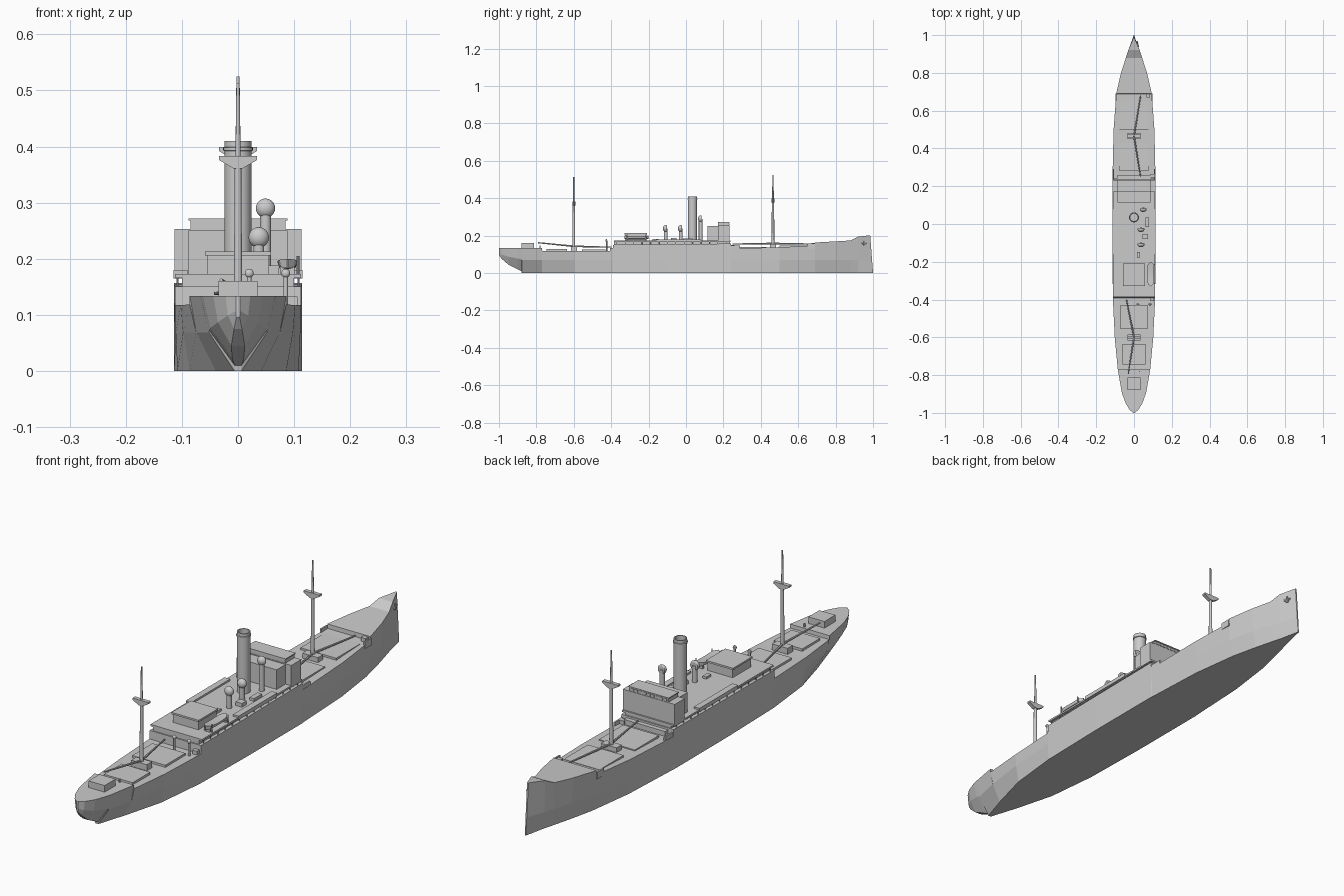
import bpy, bmesh, math
from mathutils import Vector

if "Cube" in bpy.data.objects:
    bpy.data.objects.remove(bpy.data.objects["Cube"])


def finish(bm, name, smooth=False):
    bmesh.ops.recalc_face_normals(bm, faces=bm.faces[:])
    me = bpy.data.meshes.new(name)
    bm.to_mesh(me)
    bm.free()
    ob = bpy.data.objects.new(name, me)
    bpy.context.collection.objects.link(ob)
    if smooth:
        bpy.context.view_layer.objects.active = ob
        ob.select_set(True)
        bpy.ops.object.shade_smooth_by_angle(angle=math.radians(40))
        ob.select_set(False)
    return ob


def box(name, x0, x1, y0, y1, z0, z1):
    bm = bmesh.new()
    for v in bmesh.ops.create_cube(bm, size=1)["verts"]:
        v.co = (x0 + (v.co.x + .5) * (x1 - x0), y0 + (v.co.y + .5) * (y1 - y0),
                z0 + (v.co.z + .5) * (z1 - z0))
    return finish(bm, name)


def rod(name, a, b, r0, r1=None, n=10):
    a, b = Vector(a), Vector(b)
    bm = bmesh.new()
    bmesh.ops.create_cone(bm, cap_ends=True, segments=n, radius1=r0,
                          radius2=r0 if r1 is None else r1, depth=(b - a).length)
    q = (b - a).to_track_quat('Z', 'Y')
    for v in bm.verts:
        v.co = q @ v.co + (a + b) / 2
    return finish(bm, name, True)


def prism(name, pts, y0, y1):
    # x-z outline extruded along y
    bm = bmesh.new()
    f = bm.faces.new([bm.verts.new((x, y0, z)) for x, z in pts])
    ext = bmesh.ops.extrude_face_region(bm, geom=[f])["geom"]
    for v in ext:
        if isinstance(v, bmesh.types.BMVert):
            v.co.y = y1
    return finish(bm, name)


def lathe(name, x, y, prof, n=24):
    bm = bmesh.new()
    rings = [[bm.verts.new((x + r * math.cos(2 * math.pi * i / n),
                            y + r * math.sin(2 * math.pi * i / n), z)) for i in range(n)]
             for r, z in prof]
    for a, b in zip(rings, rings[1:]):
        for i in range(n):
            bm.faces.new((a[i], a[(i + 1) % n], b[(i + 1) % n], b[i]))
    bm.faces.new(rings[0])
    bm.faces.new(rings[-1])
    return finish(bm, name, True)


# hull stations: y, deck half width, bottom half width, bottom z, deck z
stations = [
    (-1.0, .004, .003, .095, .134), (-.985, .022, .007, .075, .134),
    (-.95, .044, .012, .045, .134), (-.90, .062, .010, .02, .134),
    (-.88, .067, .006, .01, .134), (-.878, .067, .006, 0, .134),
    (-.77, .086, .040, 0, .134), (-.769, .086, .041, 0, .119),
    (-.60, .102, .086, 0, .117), (-.391, .112, .108, 0, .118),
    (-.39, .112, .108, 0, .151), (-.10, .114, .114, 0, .154),
    (.24, .114, .114, 0, .157), (.241, .114, .113, 0, .130),
    (.50, .108, .101, 0, .138), (.689, .094, .076, 0, .146),
    (.69, .094, .076, 0, .163), (.80, .069, .051, 0, .169),
    (.88, .043, .030, 0, .174), (.92, .030, .019, 0, .194), (1.0, .003, .002, 0, .202)]
bm = bmesh.new()
rings = []
for y, wt, wb, zb, zt in stations:
    half = [(wb, zb), (wb + .75 * (wt - wb), zb + .6 * (.115 - zb)), (wt, zt)]
    sect = half + [(-w, z) for w, z in reversed(half)]
    rings.append([bm.verts.new((w, y - (.075 * z if y == 1 else 0), z)) for w, z in sect])
for a, b in zip(rings, rings[1:]):
    for i in range(6):
        bm.faces.new((a[i], a[(i + 1) % 6], b[(i + 1) % 6], b[i]))
bm.faces.new(rings[0])
bm.faces.new(rings[-1])
finish(bm, "hull")

# midship house and upper deck
box("midship_house", -.1, .1, -.385, .235, .145, .168)
box("upper_deck", -.112, .112, -.385, .238, .166, .173)
for s in (-1, 1):
    xs = sorted((s * .09, s * .115))
    box("side_platform", *xs, -.16, .08, .165, .180)
    for i in range(14):
        y = -.37 + i * .045
        rod("deck_post", (s * .108, y, .15), (s * .108, y, .167), .002, n=6)
    # bulwark ends beside the wells
    xs = sorted((s * .106, s * .112))
    box("fore_bulwark_end", *xs, .24, .29, .125, .146)
    xs = sorted((s * .092, s * .098))
    box("forecastle_bulwark_end", *xs, .65, .69, .13, .158)

# bridge
box("bridge_rear", -.088, .088, .115, .172, .17, .25)
box("bridge_front", -.113, .113, .17, .232, .166, .253)
box("wheelhouse", -.085, .085, .172, .23, .25, .271)
box("wheelhouse_roof", -.088, .088, .170, .233, .268, .272)
for i in range(9):
    x = -.072 + i * .018
    box("bridge_window", x - .006, x + .006, .229, .2325, .256, .266)

# funnel with open top
lathe("funnel", 0, .035, [(.024, .17), (.024, .392), (.0265, .393), (.0265, .398),
                          (.024, .399), (.024, .41), (.02, .41), (.02, .385)], 28)

# deckhouses
box("aft_deckhouse", -.055, .055, -.325, -.212, .17, .208)
box("aft_deckhouse_roof", -.059, .059, -.329, -.208, .206, .213)
box("stern_house", -.035, .035, -.88, -.812, .13, .16)

# hatches
for y0, y1, w, z in ((.50, .65, .078, .146), (.28, .43, .078, .14),
                     (-.555, -.43, .072, .126), (-.745, -.635, .062, .127)):
    box("cargo_hatch", -w, w, y0, y1, .11, z)
box("bridge_fore_step", -.09, .09, .238, .258, .125, .15)

# masts, crosstrees, mast houses and booms
for y, deck, top, ct, aim in ((-.6, .115, .512, .383, ((-.04, -.4, .138), (-.03, -.79, .162))),
                              (.465, .13, .525, .399, ((.035, .68, .155), (.035, .25, .155)))):
    box("mast_house", -.034, .034, y - .016, y + .016, deck, deck + .026)
    rod("lower_mast", (0, y, deck), (0, y, ct), .008, .006)
    rod("topmast", (0, y, ct - .02), (0, y, top), .005, .003)
    prism("crosstree", [(-.034, ct), (.034, ct), (.034, ct - .007),
                        (.008, ct - .022), (-.008, ct - .022), (-.034, ct - .007)],
          y - .008, y + .008)
    for end in aim:
        rod("cargo_boom", (0, y, deck + .028), end, .0045, .003, 8)


def cowl(name, x, y, z0, zc, r, stem):
    # stem with a round cowl facing forward
    rod(name + "_stem", (x, y, z0), (x, y, zc), stem, n=14)
    bm = bmesh.new()
    bmesh.ops.create_uvsphere(bm, u_segments=18, v_segments=10, radius=r)
    for v in bm.verts:
        v.co = Vector((v.co.x, min(v.co.y * .8, r * .35), v.co.z)) + Vector((x, y, zc))
    finish(bm, name + "_cowl", True)


cowl("tall_vent", .049, .078, .17, .29, .0175, .010)
cowl("mid_vent", .037, -.028, .17, .238, .0185, .010)
cowl("aft_vent", .037, -.108, .17, .238, .0185, .010)
cowl("well_vent_side", .085, -.425, .11, .174, .008, .004)
cowl("well_vent_inner", .02, -.425, .11, .174, .008, .004)

# lifeboat with davits
bm = bmesh.new()
rings = []
n = 10
for i in range(n + 1):
    t = i / n * 2 - 1
    w = .017 * math.sqrt(max(0, 1 - t ** 4)) + .001
    sheer = .005 * t * t
    rings.append([bm.verts.new((.088 + a * w, -.265 + t * .065, z)) for a, z in
                  ((-1, .195 + sheer), (-.8, .184), (0, .178 + sheer), (.8, .184), (1, .195 + sheer))])
for a, b in zip(rings, rings[1:]):
    for j in range(5):
        bm.faces.new((a[j], a[(j + 1) % 5], b[(j + 1) % 5], b[j]))
bm.faces.new(rings[0])
bm.faces.new(rings[-1])
finish(bm, "lifeboat")
for y in (-.315, -.215):
    box("boat_chock", .075, .101, y - .004, y + .004, .17, .186)
    rod("davit_post", (.107, y, .17), (.107, y, .205), .0025, n=8)

# small deck fittings
box("skylight", .06, .08, -.015, .035, .17, .184)
box("deck_locker", .045, .073, -.08, -.052, .17, .188)
box("small_locker", .015, .031, -.178, -.148, .17, .182)
for x, y, z in ((.076, .68, .142), (.096, .255, .128), (.096, -.398, .115)):
    box("winch", x - .01, x + .01, y - .009, y + .009, z, z + .018)
rod("stern_post", (.03, -.78, .13), (.03, -.78, .148), .003, n=8)

# anchor on the bow
rod("anchor_shank", (.0195, .953, .172), (.0175, .953, .148), .004, n=8)
rod("anchor_arm_fore", (.019, .953, .15), (.016, .967, .162), .0035, n=8)
rod("anchor_arm_aft", (.019, .953, .15), (.023, .939, .162), .0035, n=8)
